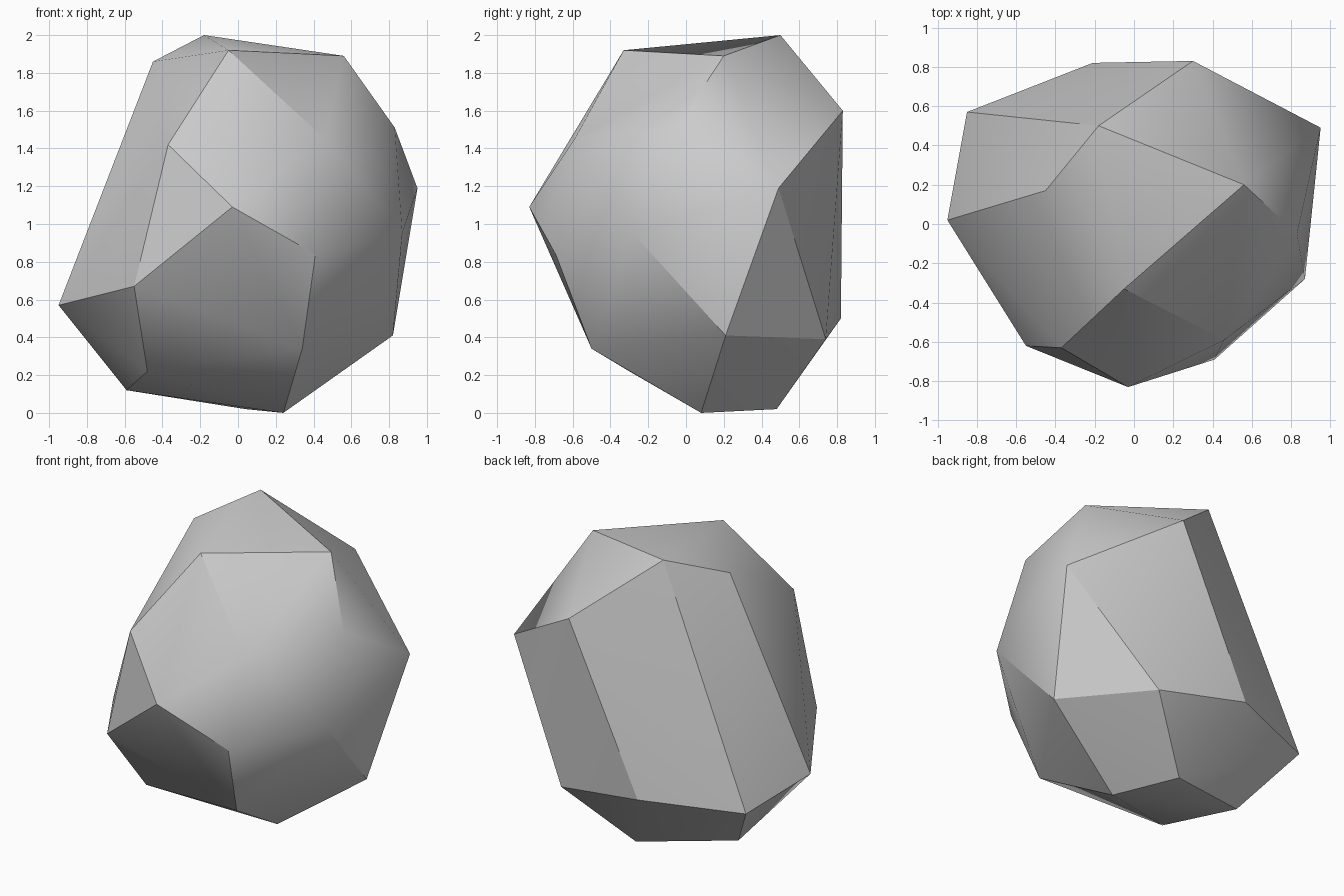
import bpy
import bmesh
import math


def remove_default_cube():
    cube = bpy.data.objects.get("Cube")
    if cube:
        bpy.data.objects.remove(cube, do_unlink=True)


def make_material(name, colour):
    material = bpy.data.materials.new(name)
    material.use_nodes = True
    material.diffuse_color = colour
    shader = next(n for n in material.node_tree.nodes if n.type == "BSDF_PRINCIPLED")
    shader.inputs["Base Color"].default_value = colour
    shader.inputs["Roughness"].default_value = 0.9
    return material


def make_hull(name, corners, material):
    """Wrap a closed faceted skin around a set of corner points."""
    mesh = bpy.data.meshes.new(name)
    bm = bmesh.new()
    for corner in corners:
        bm.verts.new(corner)
    bmesh.ops.convex_hull(bm, input=bm.verts[:], use_existing_faces=False)
    bmesh.ops.recalc_face_normals(bm, faces=bm.faces[:])
    bm.to_mesh(mesh)
    bm.free()
    mesh.materials.append(material)
    obj = bpy.data.objects.new(name, mesh)
    bpy.context.collection.objects.link(obj)
    return obj


remove_default_cube()

# Corners of the boulder, grouped from the crown down to the base
crown = [(-.18, .5, 2), (-.05, -.33, 1.92), (.56, .2, 1.89), (-.45, .17, 1.86)]
shoulder = [(.46, -.59, 1.45), (-.37, -.63, 1.42), (.83, -.05, 1.51),
            (.3, .83, 1.6), (.95, .49, 1.19)]
waist = [(-.03, -.83, 1.09), (.87, -.28, .95), (.41, -.69, .84),
         (-.55, -.62, .67), (-.95, .02, .57)]
skirt = [(-.21, .82, .5), (-.85, .57, .48), (.82, .21, .41),
         (.42, .74, .39), (.34, -.5, .34)]
base = [(-.48, -.3, .22), (-.59, .28, .12), (.04, .48, .02), (.24, .08, 0)]

# Boulder
stone_grey = make_material("stone grey", (.6, .6, .6, 1))
boulder = make_hull("boulder", crown + shoulder + waist + skirt + base, stone_grey)

# Soft shading across shallow facets, crisp steep edges
bpy.ops.object.select_all(action="DESELECT")
boulder.select_set(True)
bpy.context.view_layer.objects.active = boulder
bpy.ops.object.shade_smooth_by_angle(angle=math.radians(30))
